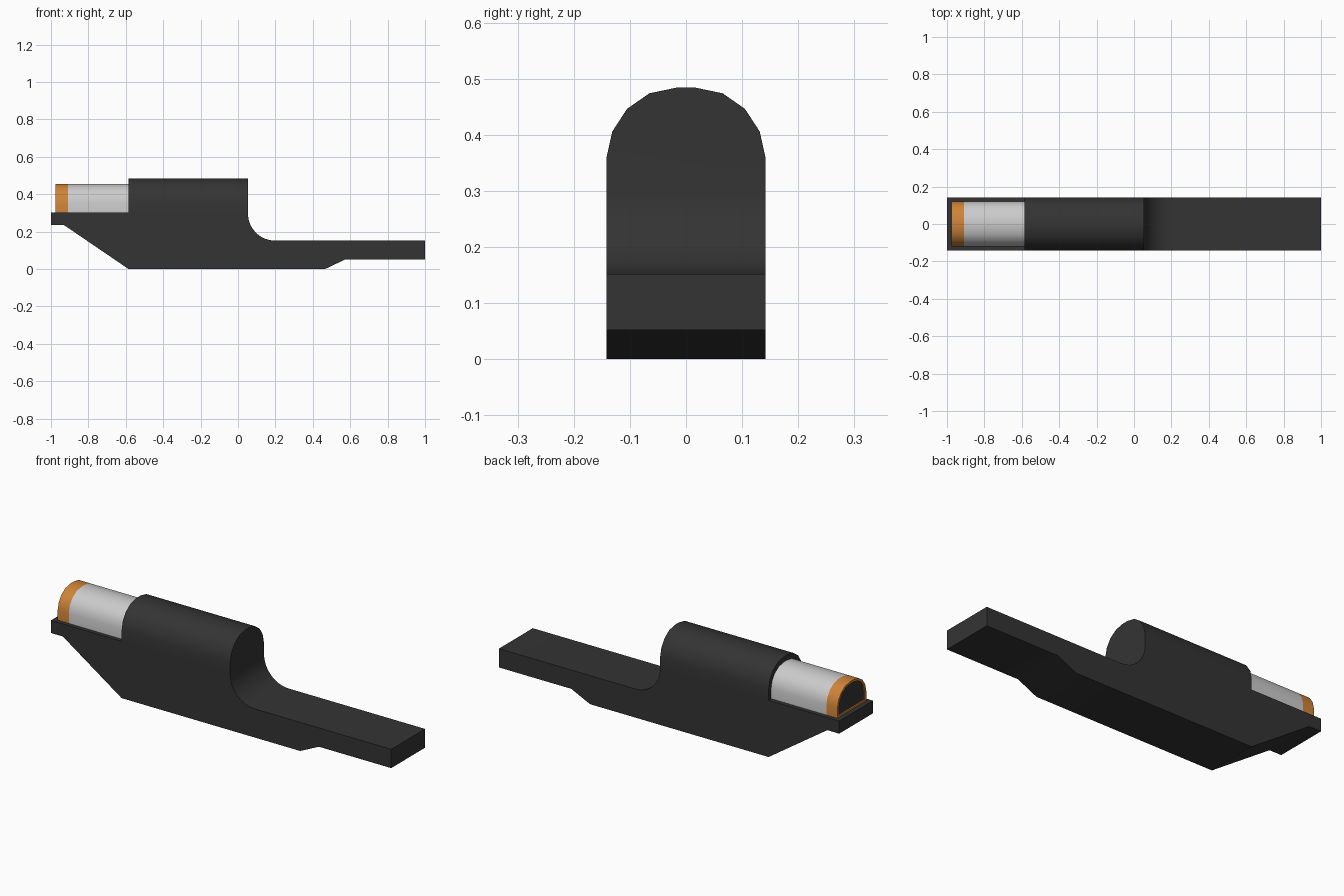
import bpy, bmesh, math

if "Cube" in bpy.data.objects:
    bpy.data.objects.remove(bpy.data.objects["Cube"])

# Half cross-section of the arch, unit width and unit height, side to crown
ARCH = [(1.0, 0.0), (0.925, 0.38), (0.74, 0.70), (0.46, 0.92), (0.12, 1.0)]


def material(name, color):
    m = bpy.data.materials.new(name)
    m.diffuse_color = (*color, 1)
    m.use_nodes = True
    m.node_tree.nodes["Principled BSDF"].inputs["Base Color"].default_value = m.diffuse_color
    return m


def arch_section(half_w, z_base, z_spring, z_top):
    """Closed (y, z) outline: straight walls with a faceted arch on top."""
    right = [(half_w, z_base)] + [(half_w * y, z_spring + (z_top - z_spring) * z) for y, z in ARCH]
    return right + [(-y, z) for y, z in reversed(right)]


def loft(name, rings, mat=None, closed=False):
    """Bridge equal-length rings; cap the ends, or close the loop into a tube."""
    bm = bmesh.new()
    vs = [[bm.verts.new(p) for p in r] for r in rings]
    n = len(vs[0])
    pairs = list(zip(vs, vs[1:]))
    if closed:
        pairs.append((vs[-1], vs[0]))
    else:
        bm.faces.new(vs[0])
        bm.faces.new(vs[-1])
    for a, b in pairs:
        for i in range(n):
            j = (i + 1) % n
            bm.faces.new((a[i], a[j], b[j], b[i]))
    bmesh.ops.recalc_face_normals(bm, faces=bm.faces)
    me = bpy.data.meshes.new(name)
    bm.to_mesh(me)
    bm.free()
    ob = bpy.data.objects.new(name, me)
    bpy.context.collection.objects.link(ob)
    if mat:
        me.materials.append(mat)
    return ob


def along_x(x, section):
    return [(x, y, z) for y, z in section]


def smooth(ob):
    bpy.ops.object.select_all(action='DESELECT')
    ob.select_set(True)
    bpy.context.view_layer.objects.active = ob
    bpy.ops.object.shade_smooth_by_angle(angle=math.radians(32))


black = material("black", (0.034, 0.034, 0.034))
orange = material("orange", (0.62, 0.23, 0.04))

# Body: side profile with a concave fillet, trimmed by the arched section
profile = [(-1, 0.235), (-0.93, 0.235), (-0.585, 0), (0.465, 0), (0.575, 0.052),
           (1, 0.052), (1, 0.152)]
for i in range(9):
    a = math.radians(270 - 90 * i / 8)
    profile.append((0.198 + 0.145 * math.cos(a), 0.297 + 0.145 * math.sin(a)))
profile += [(0.053, 0.6), (-0.585, 0.6), (-0.585, 0.302), (-1, 0.302)]
body = loft("body", [[(x, y, z) for x, z in profile] for y in (-0.2, 0.2)], black)

outline = arch_section(0.142, -0.1, 0.358, 0.484)
trim = loft("body_trim", [along_x(x, outline) for x in (-1.2, 1.2)], black)
mod = body.modifiers.new("arch", 'BOOLEAN')
mod.operation = 'INTERSECT'
mod.solver = 'EXACT'
mod.object = trim
bpy.context.view_layer.objects.active = body
bpy.ops.object.modifier_apply(modifier=mod.name)
bpy.data.objects.remove(trim, do_unlink=True)
smooth(body)

# Barrel: silver sleeve resting on the ledge
outer = arch_section(0.121, 0.302, 0.357, 0.456)
inner = arch_section(0.108, 0.312, 0.354, 0.444)
sleeve = loft("barrel_sleeve", [along_x(x, outer) for x in (-0.91, -0.58)])
smooth(sleeve)

# Orange ring at the muzzle, and its dark recessed plug
tip = loft("barrel_tip", [along_x(-0.91, outer), along_x(-0.975, outer),
                          along_x(-0.975, inner), along_x(-0.91, inner)], orange, closed=True)
smooth(tip)
loft("barrel_plug", [along_x(x, inner) for x in (-0.968, -0.912)], black)
